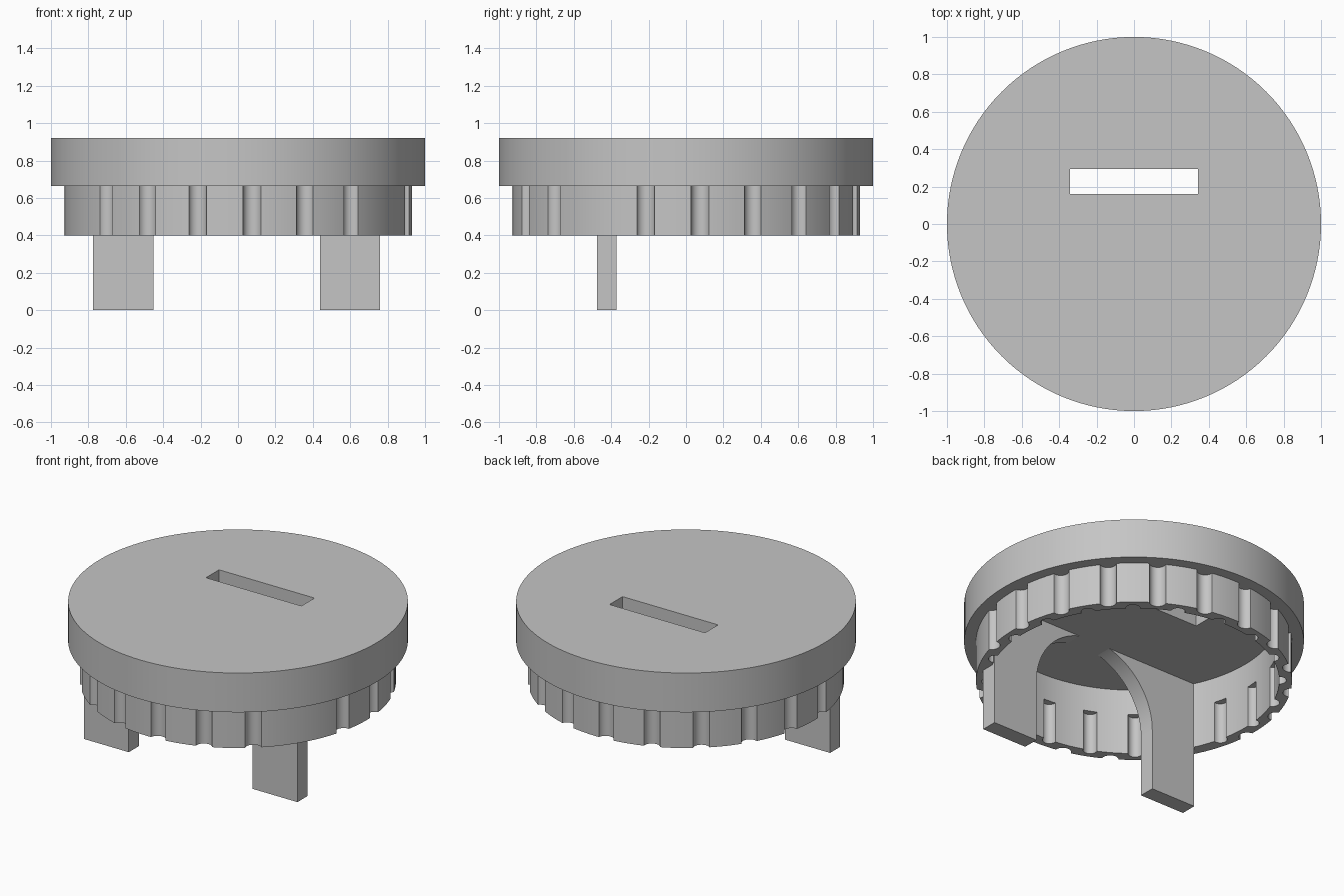
import bpy, bmesh, math
from mathutils import Matrix, Vector

if "Cube" in bpy.data.objects:
    bpy.data.objects.remove(bpy.data.objects["Cube"], do_unlink=True)

grey = bpy.data.materials.new("plain_grey")
grey.use_nodes = True
GREY = (0.56, 0.56, 0.56, 1)
grey.diffuse_color = GREY
grey.node_tree.nodes["Principled BSDF"].inputs["Base Color"].default_value = GREY


def to_object(name, bm):
    bmesh.ops.recalc_face_normals(bm, faces=bm.faces)
    mesh = bpy.data.meshes.new(name)
    bm.to_mesh(mesh)
    bm.free()
    mesh.materials.append(grey)
    obj = bpy.data.objects.new(name, mesh)
    bpy.context.collection.objects.link(obj)
    return obj


def cylinders(name, radius, low, high, centres=((0, 0),), sides=128):
    bm = bmesh.new()
    for x, y in centres:
        bmesh.ops.create_cone(bm, cap_ends=True, segments=sides, radius1=radius,
                              radius2=radius, depth=high - low,
                              matrix=Matrix.Translation((x, y, (low + high) / 2)))
    return to_object(name, bm)


def combine(target, tool, operation):
    """Apply a boolean and discard the tool object."""
    tool.hide_render = True
    mod = target.modifiers.new("cut", "BOOLEAN")
    mod.operation, mod.object, mod.solver = operation, tool, "EXACT"
    bpy.context.view_layer.objects.active = target
    bpy.ops.object.modifier_apply(modifier=mod.name)
    bpy.data.objects.remove(tool, do_unlink=True)


def polar(radius, angles):
    return [(radius * math.cos(math.radians(a)), radius * math.sin(math.radians(a)))
            for a in angles]


RIM, LEDGE, CEILING, TOP = 0.4, 0.665, 0.83, 0.92
PITCH = 18

# Skirt with outer grip grooves, left plain where the legs meet it
outer_angles = [4.6 + PITCH * i - 90 for i in range(20) if i not in (3, 16)]
skirt = cylinders("skirt", 0.93, RIM, 0.75)
combine(skirt, cylinders("grooves", 0.05, 0.2, 1, polar(0.937, outer_angles), 20), "DIFFERENCE")

# Lid disc joined to the skirt and hollowed from below
lid = cylinders("lid", 1, LEDGE, TOP)
combine(lid, skirt, "UNION")
combine(lid, cylinders("hollow", 0.855, 0.2, CEILING), "DIFFERENCE")

# Inner grooves sit halfway between the outer ones and stop at the ledge
inner_angles = [13.6 + PITCH * i for i in range(20)]
combine(lid, cylinders("inner_grooves", 0.042, 0.2, LEDGE, polar(0.855, inner_angles), 20),
        "DIFFERENCE")

# Slot through the top
bm = bmesh.new()
bmesh.ops.create_cube(bm, size=1, matrix=Matrix.Translation((0, 0.228, 0.9))
                      @ Matrix.Diagonal((0.686, 0.134, 0.5, 1)))
combine(lid, to_object("slot", bm), "DIFFERENCE")

# Arched plate whose two ends form the legs
MID, HALF, ARCH = -0.0075, 0.7675, 0.445
outline = [(HALF, 0), (HALF, 0.87), (-HALF, 0.87), (-HALF, 0), (-ARCH, 0)]
outline += [(-ARCH * math.cos(math.pi * i / 40), RIM + ARCH * math.sin(math.pi * i / 40))
            for i in range(41)]
outline.append((ARCH, 0))
bm = bmesh.new()
face = bm.faces.new([bm.verts.new((MID + x, -0.475, z)) for x, z in outline])
swept = bmesh.ops.extrude_face_region(bm, geom=[face])["geom"]
bmesh.ops.translate(bm, vec=Vector((0, 0.103, 0)),
                    verts=[v for v in swept if isinstance(v, bmesh.types.BMVert)])
legs = to_object("arched_legs", bm)

for obj in (lid, legs):
    bpy.ops.object.select_all(action="DESELECT")
    obj.select_set(True)
    bpy.context.view_layer.objects.active = obj
    bpy.ops.object.shade_smooth_by_angle(angle=math.radians(30))
